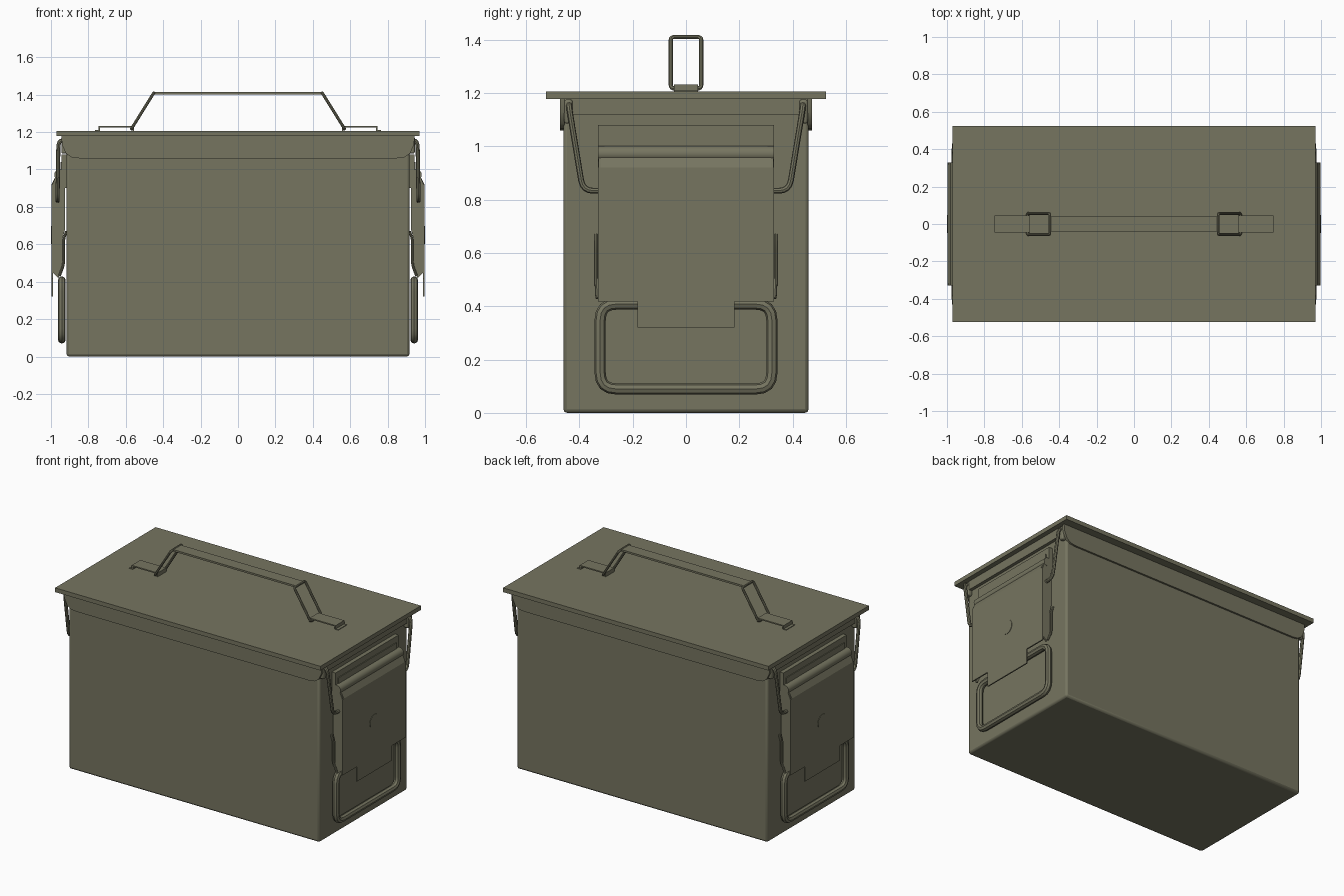
import bpy, bmesh, math
from mathutils import Vector

if "Cube" in bpy.data.objects:
    bpy.data.objects.remove(bpy.data.objects["Cube"])

olive = bpy.data.materials.new("olive_drab")
olive.diffuse_color = (0.18, 0.177, 0.117, 1)
olive.use_nodes = True
olive.node_tree.nodes["Principled BSDF"].inputs["Base Color"].default_value = olive.diffuse_color


def finish(ob, bevel=0.0, segments=2):
    ob.data.materials.append(olive)
    bpy.ops.object.select_all(action='DESELECT')
    ob.select_set(True)
    bpy.context.view_layer.objects.active = ob
    if bevel:
        m = ob.modifiers.new("bevel", 'BEVEL')
        m.width, m.segments = bevel, segments
    bpy.ops.object.shade_smooth_by_angle(angle=math.radians(35))
    return ob


def from_bmesh(name, bm, bevel=0.0):
    bmesh.ops.recalc_face_normals(bm, faces=bm.faces)
    me = bpy.data.meshes.new(name)
    bm.to_mesh(me)
    bm.free()
    ob = bpy.data.objects.new(name, me)
    bpy.context.collection.objects.link(ob)
    return finish(ob, bevel)


def box(name, x, y, z, bevel=0.0):
    bm = bmesh.new()
    bmesh.ops.create_cube(bm, size=1)
    for v in bm.verts:
        v.co = [r[0] + (c + 0.5) * (r[1] - r[0]) for c, r in zip(v.co, (x, y, z))]
    return from_bmesh(name, bm, bevel)


def prism(name, pts, offset, bevel=0.0):
    """Extrude a flat outline along offset."""
    bm = bmesh.new()
    face = bm.faces.new([bm.verts.new(p) for p in pts])
    ext = bmesh.ops.extrude_face_region(bm, geom=[face])
    bmesh.ops.translate(bm, vec=offset,
                        verts=[g for g in ext['geom'] if isinstance(g, bmesh.types.BMVert)])
    return from_bmesh(name, bm, bevel)


def cylinder(name, centre, radius, depth, axis, sides):
    bm = bmesh.new()
    bmesh.ops.create_cone(bm, cap_ends=True, segments=sides, radius1=radius,
                          radius2=radius, depth=depth)
    rot = Vector((0, 0, 1)).rotation_difference(Vector(axis)).to_matrix()
    bmesh.ops.rotate(bm, matrix=rot, verts=bm.verts)
    bmesh.ops.translate(bm, vec=centre, verts=bm.verts)
    return from_bmesh(name, bm)


def fillet(pts, r, closed, steps=4):
    """Round the corners of a polyline."""
    pts = [Vector(p) for p in pts]
    out, n = [], len(pts)
    for i, p in enumerate(pts):
        if not closed and i in (0, n - 1):
            out.append(p)
            continue
        a, b = pts[i - 1] - p, pts[(i + 1) % n] - p
        a, b = (p + d.normalized() * min(r, d.length * 0.45) for d in (a, b))
        for k in range(steps + 1):
            t = k / steps
            out.append(a * (1 - t) ** 2 + p * 2 * t * (1 - t) + b * t * t)
    return out


def wire(name, pts, radius, corner, closed=False):
    cu = bpy.data.curves.new(name, 'CURVE')
    cu.dimensions = '3D'
    cu.bevel_depth, cu.bevel_resolution, cu.use_fill_caps = radius, 2, True
    path = fillet(pts, corner, closed)
    sp = cu.splines.new('POLY')
    sp.points.add(len(path) - 1)
    for q, p in zip(sp.points, path):
        q.co = (*p, 1)
    sp.use_cyclic_u = closed
    ob = bpy.data.objects.new(name, cu)
    bpy.context.collection.objects.link(ob)
    bpy.ops.object.select_all(action='DESELECT')
    ob.select_set(True)
    bpy.context.view_layer.objects.active = ob
    bpy.ops.object.convert(target='MESH')
    return finish(bpy.context.view_layer.objects.active)


# can body and lid
box("can_body", (-0.917, 0.917), (-0.46, 0.46), (0, 1.185), 0.014)
box("lid", (-0.97, 0.97), (-0.525, 0.525), (1.178, 1.206))

# lid skirts on the long sides, with rounded lower corners
for s in (-1, 1):
    half = [(0.945, 1.18), (0.94, 1.13), (0.92, 1.085), (0.89, 1.065), (0.85, 1.06)]
    outline = half + [(-x, z) for x, z in reversed(half)]
    prism("lid_side_skirt", [(x, s * 0.455, z) for x, z in outline], (0, s * 0.017, 0))

# carrying handle strap
box("handle_strap", (-0.455, 0.455), (-0.04, 0.04), (1.402, 1.414))

for s in (-1, 1):
    # handle link and its bracket on the lid
    wire("handle_link", [(s * 0.45, -0.057, 1.41), (s * 0.45, 0.057, 1.41),
                         (s * 0.57, 0.057, 1.217), (s * 0.57, -0.057, 1.217)], 0.008, 0.014, True)
    strip = [(0.765, 1.204), (0.765, 1.21), (0.746, 1.21), (0.746, 1.232), (0.556, 1.232),
             (0.556, 1.204), (0.564, 1.204), (0.564, 1.224), (0.738, 1.224), (0.738, 1.204)]
    prism("handle_bracket", [(s * x, -0.045, z) for x, z in strip], (0, 0.09, 0))

    # lid skirt on the short end and the latch hinge plate
    box("lid_end_skirt", sorted((s * 0.91, s * 0.938)), (-0.435, 0.435), (1.12, 1.18))
    box("latch_back_plate", sorted((s * 0.91, s * 0.944)), (-0.33, 0.33), (0.90, 1.08))
    box("latch_back_ridge", sorted((s * 0.94, s * 0.949)), (-0.305, 0.305), (0.95, 1.04))

    # rolled hinge at the top of the latch
    cylinder("latch_roll", (s * 0.952, 0, 0.972), 0.03, 0.66, (0, 1, 0), 16)

    # latch cover: stepped front plate, sloped top and side flanges
    outline = [(-0.33, 0.92), (-0.33, 0.418), (-0.182, 0.418), (-0.182, 0.32),
               (0.182, 0.32), (0.182, 0.418), (0.33, 0.418), (0.33, 0.92)]
    prism("latch_cover", [(s * 0.989, y, z) for y, z in outline], (s * 0.008, 0, 0))
    slope = [(0.997, 0.92), (0.975, 0.965), (0.965, 0.96), (0.989, 0.92)]
    prism("latch_cover_top", [(s * x, -0.318, z) for x, z in slope], (0, 0.636, 0))
    cylinder("latch_button", (s * 0.995, 0, 0.65), 0.048, 0.01, (1, 0, 0), 12)
    flange = [(0.993, 0.92), (0.965, 0.985), (0.925, 0.96), (0.925, 0.68),
              (0.938, 0.63), (0.938, 0.47), (0.96, 0.42), (0.993, 0.45)]
    for t in (-1, 1):
        prism("latch_side_flange", [(s * x, t * 0.318, z) for x, z in flange], (0, t * 0.011, 0))
        # latch spring arm
        wire("latch_arm", [(s * 0.917, t * 0.336, 0.67), (s * 0.932, t * 0.336, 0.63),
                           (s * 0.932, t * 0.336, 0.49), (s * 0.955, t * 0.333, 0.43)], 0.007, 0.02)

    # wire bail that pulls the lid down
    half = [(0.915, 0.435, 1.155), (0.96, 0.44, 1.155), (0.965, 0.387, 0.833)]
    bail = [(s * x, y, z) for x, y, z in half]
    bail += [(x, -y, z) for x, y, z in reversed(bail)]
    wire("lid_bail", bail, 0.011, 0.04)
    for t in (-1, 1):
        box("bail_lug", sorted((s * 0.91, s * 0.945)), sorted((t * 0.425, t * 0.457)),
            (1.085, 1.175), 0.008)

    # rounded carrying loop at the bottom of the end
    wire("end_loop", [(s * 0.942, y, z) for y, z in
                      ((-0.322, 0.09), (0.322, 0.09), (0.322, 0.408), (-0.322, 0.408))],
         0.021, 0.06, True)
